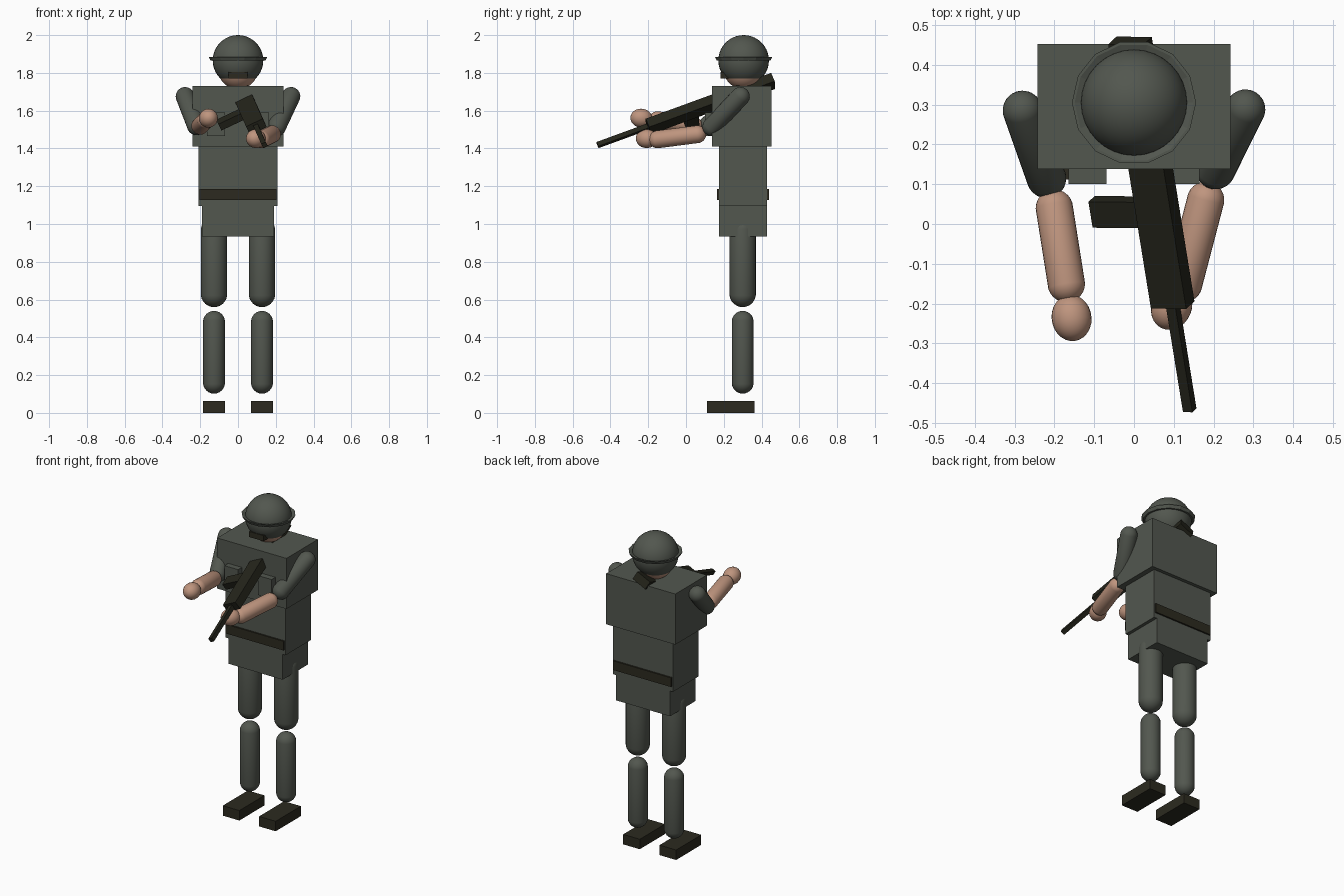
import bpy, bmesh, math
from mathutils import Matrix, Vector

cube = bpy.data.objects.get("Cube")
if cube:
    bpy.data.objects.remove(cube, do_unlink=True)


def make_material(name, rgb):
    mat = bpy.data.materials.new(name)
    mat.use_nodes = True
    mat.diffuse_color = (*rgb, 1)
    mat.node_tree.nodes["Principled BSDF"].inputs["Base Color"].default_value = (*rgb, 1)
    return mat


CLOTH = make_material("grey green cloth", (0.085, 0.095, 0.078))
LEATHER = make_material("dark leather", (0.025, 0.023, 0.014))
METAL = make_material("dark gunmetal", (0.018, 0.018, 0.011))
SKIN = make_material("skin", (0.52, 0.30, 0.21))


def finish(name, bm, mat, smooth=False):
    bmesh.ops.recalc_face_normals(bm, faces=bm.faces)
    mesh = bpy.data.meshes.new(name)
    bm.to_mesh(mesh)
    bm.free()
    mesh.materials.append(mat)
    for poly in mesh.polygons:
        poly.use_smooth = smooth
    obj = bpy.data.objects.new(name, mesh)
    bpy.context.collection.objects.link(obj)
    return obj


def box(name, xs, ys, zs, mat, frame=Matrix()):
    """Box given by its low and high limits, within an optional frame."""
    lo, hi = Vector((xs[0], ys[0], zs[0])), Vector((xs[1], ys[1], zs[1]))
    bm = bmesh.new()
    place = Matrix.Translation((lo + hi) / 2) @ Matrix.Diagonal((*(hi - lo), 1))
    bmesh.ops.create_cube(bm, size=1, matrix=frame @ place)
    return finish(name, bm, mat)


def capsule(name, start, end, radius, mat, stretch=1.0):
    """Round-ended limb between two sphere centres."""
    a, b = Vector(start), Vector(end)
    axis = b - a
    bm = bmesh.new()
    bmesh.ops.create_uvsphere(bm, u_segments=24, v_segments=13, radius=radius)
    for v in bm.verts:
        v.co.z = v.co.z * stretch + (axis.length if v.co.z > 0 else 0)
    turn = axis.to_track_quat('Z', 'Y').to_matrix().to_4x4()
    bm.transform(Matrix.Translation(a) @ turn)
    return finish(name, bm, mat, True)


def ball(name, centre, radius, mat):
    bm = bmesh.new()
    bmesh.ops.create_uvsphere(bm, u_segments=32, v_segments=20, radius=radius,
                              matrix=Matrix.Translation(centre))
    return finish(name, bm, mat, True)


# Torso
box("chest", (-0.242, 0.242), (0.138, 0.452), (1.41, 1.73), CLOTH)
box("abdomen", (-0.21, 0.21), (0.175, 0.43), (1.095, 1.41), CLOTH)
box("pelvis", (-0.19, 0.19), (0.175, 0.43), (0.935, 1.097), CLOTH)
box("belt", (-0.204, 0.204), (0.165, 0.44), (1.127, 1.185), LEATHER)

# Legs, boots and chest pouches, mirrored
for side, s in (("right", -1), ("left", 1)):
    x = s * 0.127
    capsule(side + "_thigh", (x, 0.30, 0.63), (x, 0.30, 0.965), 0.07, CLOTH)
    capsule(side + "_shin", (x, 0.30, 0.16), (x, 0.30, 0.482), 0.058, CLOTH)
    box(side + "_boot", (x - 0.058, x + 0.058), (0.112, 0.363), (0, 0.063), LEATHER)
    px = s * 0.117
    box(side + "_pouch", (px - 0.048, px + 0.048), (0.10, 0.16), (1.467, 1.59), CLOTH)

# Arms: shoulder, elbow, forearm start, wrist, hand
arms = {
    "right": ((-0.28, 0.285, 1.675), (-0.22, 0.115, 1.52), (-0.2, 0.04, 1.52),
              (-0.17, -0.15, 1.55), (-0.157, -0.235, 1.56)),
    "left": ((0.28, 0.288, 1.675), (0.205, 0.137, 1.515), (0.18, 0.06, 1.475),
             (0.125, -0.15, 1.448), (0.095, -0.208, 1.452)),
}
for side, (shoulder, elbow, start, wrist, hand) in arms.items():
    capsule(side + "_upper_arm", shoulder, elbow, 0.05, CLOTH)
    capsule(side + "_forearm", start, wrist, 0.047, SKIN)
    along = (Vector(hand) - Vector(wrist)).normalized() * 0.002
    capsule(side + "_hand", hand, Vector(hand) + along, 0.05, SKIN, 1.15)

# Head, face strap and helmet
ball("head", (0, 0.305, 1.82), 0.106, SKIN)
box("chin_strap", (-0.05, 0.05), (0.183, 0.23), (1.77, 1.805), LEATHER)
ball("helmet", (0, 0.305, 1.866), 0.134, CLOTH)

# Flared helmet rim, spun from a short profile
bm = bmesh.new()
profile = [(0.12, 1.864), (0.146, 1.866), (0.156, 1.885), (0.149, 1.885), (0.12, 1.874)]
points = [bm.verts.new((r, 0.305, z)) for r, z in profile]
edges = [bm.edges.new(pair) for pair in zip(points, points[1:])]
bmesh.ops.spin(bm, geom=points + edges, cent=(0, 0.305, 0), axis=(0, 0, 1),
               angle=math.tau, steps=14, use_merge=True)
bmesh.ops.remove_doubles(bm, verts=bm.verts, dist=0.0005)
finish("helmet_rim", bm, CLOTH)

# Rifle, in a frame running from the muzzle (y = 0) back to the butt
muzzle, butt = Vector((0.14, -0.468, 1.418)), Vector((-0.01, 0.46, 1.757))
back = (butt - muzzle).normalized()
across = Vector((0.9, 0, 0.43))
across = (across - back * across.dot(back)).normalized()
up = across.cross(back)
frame = Matrix((across, back, up)).transposed().to_4x4()
frame.translation = muzzle
box("rifle_body", (-0.049, 0.049), (0.285, 1.0), (-0.026, 0.026), METAL, frame)
box("rifle_barrel", (-0.013, 0.013), (0, 0.3), (-0.013, 0.013), METAL, frame)
box("rifle_magazine", (-0.178, 0), (0.5, 0.57), (-0.02, 0.02), METAL, frame)
